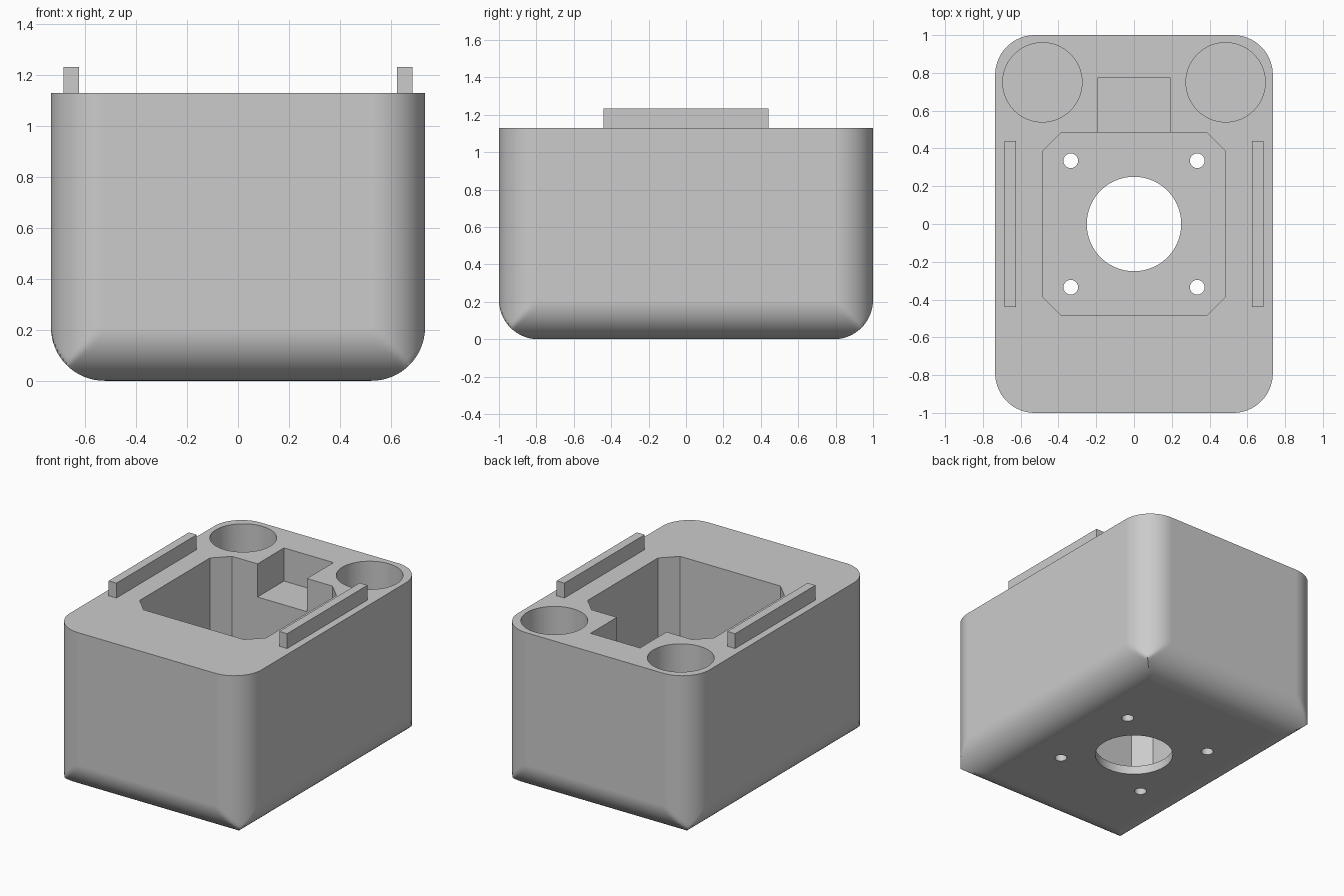
import bpy, bmesh
from math import sin, cos, pi, radians

HALF_X, HALF_Y, TOP, R = 0.735, 1.0, 1.13, 0.21
FLOOR, ARC = 0.06, 16

cube = bpy.data.objects.get("Cube")
if cube:
    bpy.data.objects.remove(cube, do_unlink=True)

grey = bpy.data.materials.new("light_grey_plastic")
grey.use_nodes = True
colour = (0.6, 0.6, 0.6, 1)
grey.diffuse_color = colour
grey.node_tree.nodes["Principled BSDF"].inputs["Base Color"].default_value = colour


def loft(name, rings):
    """Closed solid through a stack of equal-length rings."""
    bm = bmesh.new()
    loops = [[bm.verts.new(p) for p in ring] for ring in rings]
    for low, high in zip(loops, loops[1:]):
        for i in range(len(low)):
            j = (i + 1) % len(low)
            bm.faces.new((low[i], low[j], high[j], high[i]))
    bm.faces.new(loops[0][::-1])
    bm.faces.new(loops[-1])
    bmesh.ops.remove_doubles(bm, verts=bm.verts, dist=1e-5)
    bmesh.ops.dissolve_degenerate(bm, edges=bm.edges, dist=1e-5)
    bmesh.ops.recalc_face_normals(bm, faces=bm.faces)
    mesh = bpy.data.meshes.new(name)
    bm.to_mesh(mesh)
    bm.free()
    mesh.materials.append(grey)
    obj = bpy.data.objects.new(name, mesh)
    bpy.context.collection.objects.link(obj)
    return obj


def prism(name, outline, z0, z1):
    return loft(name, [[(x, y, z) for x, y in outline] for z in (z0, z1)])


def block(name, x0, x1, y0, y1, z0, z1):
    return prism(name, [(x0, y0), (x1, y0), (x1, y1), (x0, y1)], z0, z1)


def cylinder(name, x, y, r, z0, z1, sides=64):
    turn = [2 * pi * i / sides for i in range(sides)]
    return prism(name, [(x + r * cos(a), y + r * sin(a)) for a in turn], z0, z1)


# Housing: rounded rectangle, its lower rings clipped to give mitred round bottom edges
outline = []
for corner, (sx, sy) in enumerate([(1, 1), (-1, 1), (-1, -1), (1, -1)]):
    for i in range(ARC + 1):
        a = (corner + i / ARC) * pi / 2
        outline.append((sx * (HALF_X - R) + R * cos(a), sy * (HALF_Y - R) + R * sin(a)))


def clipped(inset, z):
    w, d = HALF_X - inset, HALF_Y - inset
    return [(max(-w, min(w, x)), max(-d, min(d, y)), z) for x, y in outline]


rings = []
for i in range(ARC + 1):
    a = i / ARC * pi / 2
    rings.append(clipped(R * (1 - sin(a)), R * (1 - cos(a))))
rings.append(clipped(0, TOP))
housing = loft("housing", rings)

# Cutters: motor pocket, cable notch, round wells, shaft and screw holes
P, C = 0.485, 0.385
octagon = [(P, -C), (P, C), (C, P), (-C, P), (-P, C), (-P, -C), (-C, -P), (C, -P)]
cutters = [
    prism("pocket_cutter", octagon, FLOOR, TOP + 0.1),
    block("notch_cutter", -0.19, 0.19, 0.4, 0.775, TOP - 0.23, TOP + 0.2),
    cylinder("shaft_cutter", 0, 0, 0.25, -0.1, 0.3),
]
for sx in (-1, 1):
    cutters.append(cylinder("well_cutter", sx * 0.485, 0.75, 0.21, 0.35, TOP + 0.1))
    for sy in (-1, 1):
        cutters.append(cylinder("screw_cutter", sx * 0.335, sy * 0.335, 0.039, -0.1, 0.3, 32))

bpy.ops.object.select_all(action="DESELECT")
bpy.context.view_layer.objects.active = housing
housing.select_set(True)
for cutter in cutters:
    cutter.hide_render = True
    mod = housing.modifiers.new("cut", "BOOLEAN")
    mod.operation, mod.solver, mod.object = "DIFFERENCE", "EXACT", cutter
    bpy.ops.object.modifier_apply(modifier=mod.name)
    bpy.data.objects.remove(cutter, do_unlink=True)

bpy.ops.object.shade_smooth_by_angle(angle=radians(30))
weighted = housing.modifiers.new("weighted_normals", "WEIGHTED_NORMAL")
weighted.keep_sharp = True

# Rails standing on the top face
for side, sx in (("left", 1), ("right", -1)):
    x0, x1 = sorted((sx * 0.625, sx * 0.685))
    block(side + "_rail", x0, x1, -0.44, 0.44, TOP - 0.02, 1.233)
